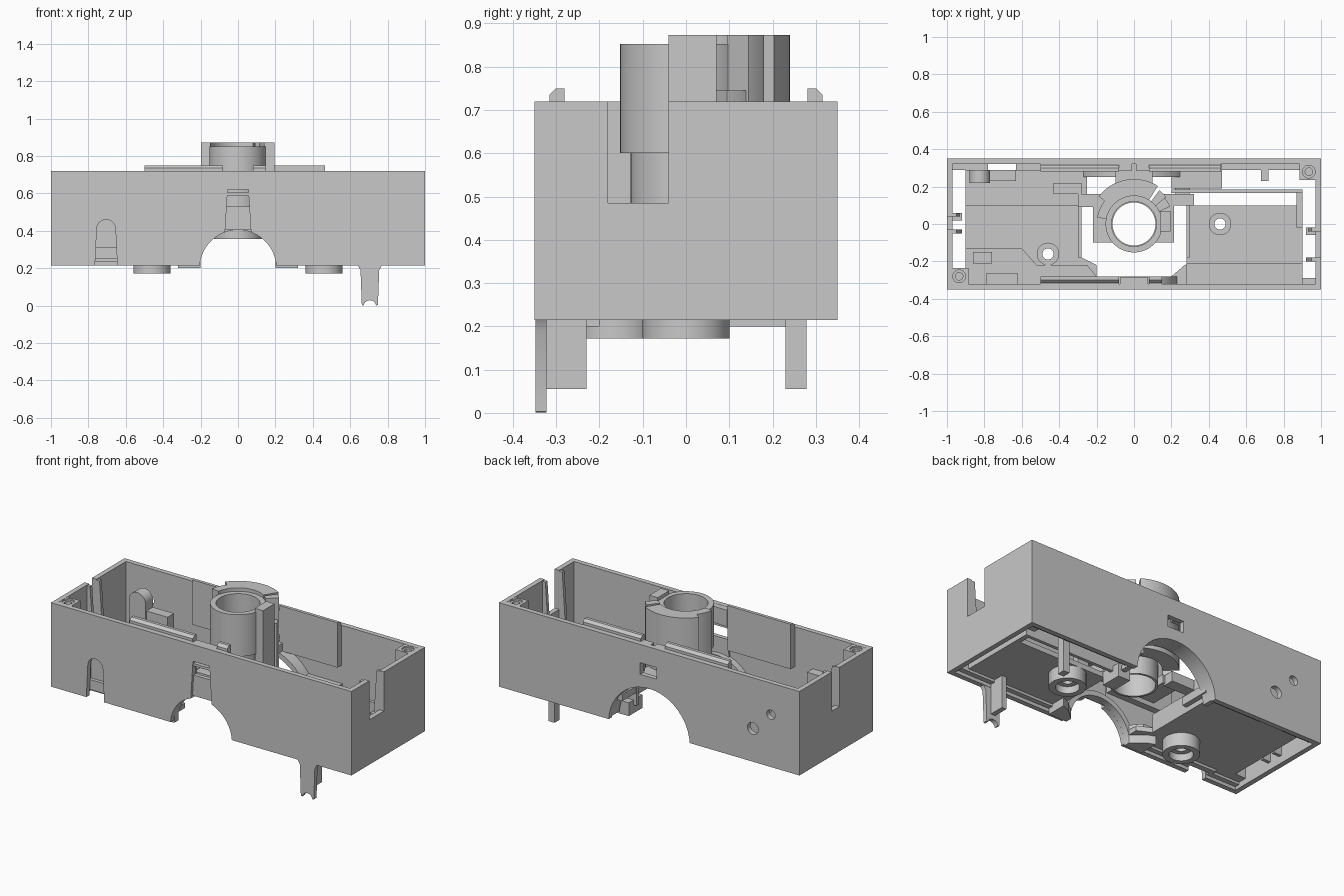
import bpy, bmesh
from math import sin, cos, pi, radians

cube = bpy.data.objects.get("Cube")
if cube:
    bpy.data.objects.remove(cube)

GREY = (0.58, 0.58, 0.58, 1)
grey = bpy.data.materials.new("plain grey")
grey.use_nodes = True
grey.diffuse_color = GREY
grey.node_tree.nodes["Principled BSDF"].inputs["Base Color"].default_value = GREY
parts = []


def finish(name, bm):
    bmesh.ops.recalc_face_normals(bm, faces=bm.faces[:])
    mesh = bpy.data.meshes.new(name)
    bm.to_mesh(mesh)
    bm.free()
    mesh.materials.append(grey)
    ob = bpy.data.objects.new(name, mesh)
    bpy.context.collection.objects.link(ob)
    parts.append(ob)
    return ob


def prism(name, pts, axis, lo, hi):
    """Extrude a 2D outline along x (pts are y,z), y (x,z) or z (x,y)."""
    place = {"x": lambda p, d: (d, p[0], p[1]),
             "y": lambda p, d: (p[0], d, p[1]),
             "z": lambda p, d: (p[0], p[1], d)}[axis]
    bm = bmesh.new()
    a = [bm.verts.new(place(p, lo)) for p in pts]
    b = [bm.verts.new(place(p, hi)) for p in pts]
    bm.faces.new(a)
    bm.faces.new(b[::-1])
    n = len(pts)
    for i in range(n):
        bm.faces.new((a[i], a[(i + 1) % n], b[(i + 1) % n], b[i]))
    return finish(name, bm)


def box(name, x0, x1, y0, y1, z0, z1):
    return prism(name, [(x0, y0), (x1, y0), (x1, y1), (x0, y1)], "z", z0, z1)


def arc(cx, cy, r, a0=0, a1=360, n=40):
    full = a1 - a0 == 360
    steps = n if full else n + 1
    return [(cx + r * cos(radians(a0 + (a1 - a0) * i / n)),
             cy + r * sin(radians(a0 + (a1 - a0) * i / n))) for i in range(steps)]


def tube(name, cx, cy, r0, r1, z0, z1, n=40):
    """Upright ring with a hole through it."""
    bm = bmesh.new()
    rings = []
    for i in range(n):
        c, s = cos(2 * pi * i / n), sin(2 * pi * i / n)
        rings.append([bm.verts.new((cx + r * c, cy + r * s, z))
                      for r, z in ((r0, z0), (r1, z0), (r1, z1), (r0, z1))])
    for i in range(n):
        p, q = rings[i], rings[(i + 1) % n]
        for k in range(4):
            bm.faces.new((p[k], p[(k + 1) % 4], q[(k + 1) % 4], q[k]))
    return finish(name, bm)


def band(cx, cy, r0, r1, a0, a1, n=28):
    """Outline of a ring sector."""
    return arc(cx, cy, r1, a0, a1, n) + arc(cx, cy, r0, a0, a1, n)[::-1]


def cut(target, *cutters):
    for c in cutters:
        m = target.modifiers.new("cut", "BOOLEAN")
        m.operation = "DIFFERENCE"
        m.solver = "EXACT"
        m.object = c
        bpy.context.view_layer.objects.active = target
        bpy.ops.object.modifier_apply(modifier=m.name)
        parts.remove(c)
        bpy.data.objects.remove(c)


# Housing walls with their openings
LOW, TOP = 0.215, 0.72
housing = box("housing_walls", -1, 1, -0.35, 0.35, LOW, TOP)
cut(housing,
    box("cavity", -0.97, 0.97, -0.32, 0.32, 0, 1),
    prism("front_arch", arc(0, 0.2, 0.205), "y", -0.4, -0.2),
    prism("back_arch", arc(0, 0.2, 0.27), "y", 0.2, 0.4),
    prism("latch_slot", [(-0.075, 0.3), (0.075, 0.3), (0.055, 0.62), (-0.055, 0.62)], "y", -0.4, -0.2),
    prism("side_arch", [(-0.77, 0.1), (-0.64, 0.1)] + arc(-0.705, 0.41, 0.05, 0, 180, 12), "y", -0.4, -0.3),
    prism("large_hole", arc(-0.69, 0.415, 0.036, n=24), "y", 0.2, 0.4),
    prism("small_hole", arc(-0.81, 0.53, 0.028, n=24), "y", 0.2, 0.4),
    box("back_window", -0.05, 0.06, 0.2, 0.4, 0.54, 0.61),
    box("left_end_slot", 0.9, 1.1, -0.18, -0.04, 0.485, 1),
    box("right_end_slot", -1.1, -0.9, -0.03, 0.04, 0.485, 1))

# Floor plates with screw wells
wells = ((-0.46, -0.16), (0.46, 0.0))
left_floor = box("left_floor", 0.28, 0.9, -0.32, 0.1, 0.25, 0.28)
right_floor = prism("right_floor", [(-0.9, -0.32), (-0.2, -0.32), (-0.2, -0.22), (-0.28, -0.18),
                                    (-0.28, 0.29), (-0.9, 0.29)], "z", 0.25, 0.28)
for floor, (x, y) in ((right_floor, wells[0]), (left_floor, wells[1])):
    cut(floor, prism("well_cut", arc(x, y, 0.05), "z", 0, 0.5))
    tube("screw_foot", x, y, 0.065, 0.1, 0.172, 0.255)
    tube("screw_well", x, y, 0.03, 0.06, 0.21, 0.31)

# Raised ledges along the walls
box("back_ledge", -0.9, -0.25, 0.1, 0.29, 0.28, 0.33)
prism("front_right_ledge", [(-0.9, -0.32), (-0.2, -0.32), (-0.2, -0.28), (-0.25, -0.22),
                            (-0.52, -0.22), (-0.6, -0.13), (-0.9, -0.13)], "z", 0.28, 0.31)
box("front_left_ledge", 0.28, 0.9, -0.32, -0.21, 0.28, 0.34)
box("back_left_deck", 0.2, 0.47, 0.19, 0.32, 0.33, 0.37)
box("back_rib", 0.2, 0.9, 0.165, 0.185, 0.25, 0.4)
box("left_floor_rib", 0.87, 0.9, -0.02, 0.17, 0.25, 0.42)
for s in (-1, 1):
    prism("front_bottom_lip", [(s * 0.2, -0.32), (s * 0.32, -0.32), (s * 0.32, -0.2), (s * 0.27, -0.22),
                               (s * 0.2, -0.28)], "z", 0.2, 0.25)
    box("floor_edge_wall", *sorted((s * 0.28, s * 0.3)), -0.18, 0.1, 0.25, 0.36)
box("back_bottom_lip", 0.22, 0.3, 0.1, 0.23, 0.2, 0.28)
for y0, y1 in ((-0.32, -0.29), (0.29, 0.32)):
    for x0, x1 in ((-0.97, -0.78), (-0.63, -0.3), (0.3, 0.97)):
        box("bottom_rim", x0, x1, y0, y1, 0.235, 0.28)

# Curved linings behind the two arches
prism("front_arch_lining", band(0, 0.2, 0.205, 0.235, 5, 175), "y", -0.32, -0.28)
prism("back_arch_lining", band(0, 0.2, 0.27, 0.3, 5, 175), "y", 0.25, 0.32)

# Central tower, back collar and side ribs
tube("tower", 0, 0, 0.12, 0.152, 0.6, 0.852, 56)
tube("tower_base", 0, 0, 0.115, 0.128, 0.355, 0.6, 56)
prism("collar", band(0, 0, 0.15, 0.24, 58, 142), "z", 0.45, 0.873)
prism("collar_right_step", band(0, 0, 0.15, 0.2, 142, 170), "z", 0.4, 0.873)
prism("collar_left_step", band(0, 0, 0.15, 0.225, 40, 53), "z", 0.4, 0.873)
prism("collar_left_shelf", band(0, 0, 0.15, 0.215, 26, 40), "z", 0.4, 0.745)
box("tower_left_rib", 0.14, 0.195, -0.04, 0.07, 0.36, 0.873)
box("tower_left_foot", 0.115, 0.215, -0.1, 0.1, 0.37, 0.42)
box("tower_right_foot", -0.22, -0.115, -0.1, 0.1, 0.37, 0.42)
box("tower_back_brace", -0.1, 0.1, 0.2, 0.32, 0.48, 0.53)

# Arms holding the tower to the floor plates
box("right_arm", -0.3, -0.13, 0.09, 0.16, 0.36, 0.42)
box("left_arm", 0.13, 0.32, 0.1, 0.16, 0.36, 0.42)

# Thickened wall strips rising into top rails, and the clips between them
for name, s, x0, x1 in (("front_rail_right", -1, -0.5, -0.08), ("front_rail_left", -1, 0.08, 0.15),
                        ("back_rail_right", 1, -0.5, -0.08), ("back_rail_left", 1, 0.08, 0.465)):
    prism(name, [(s * 0.325, 0.48), (s * 0.281, 0.48), (s * 0.281, 0.75), (s * 0.3, 0.75),
                 (s * 0.316, 0.735), (s * 0.316, 0.719), (s * 0.325, 0.719)], "x", x0, x1)
for x0, x1 in ((-0.08, -0.012), (0.012, 0.08)):
    box("back_clip", x0, x1, 0.285, 0.33, 0.62, 0.719)
box("front_clip", -0.075, 0.075, -0.325, -0.285, 0.62, 0.719)

# Latch tongue and backing for the front openings
prism("latch_tongue", [(-0.07, 0.405), (0.07, 0.405), (0.062, 0.53), (-0.062, 0.53)], "y", -0.335, -0.31)
box("latch_bar", -0.06, 0.06, -0.345, -0.32, 0.59, 0.605)
side_backing = box("side_arch_backing", -0.79, -0.62, -0.322, -0.265, 0.235, 0.5)
cut(side_backing, box("backing_recess", -0.77, -0.64, -0.4, -0.3, 0.1, 0.47))

# Corner posts with screw holes
for s in (-1, 1):
    post = box("corner_post", *sorted((s * 0.885, s * 0.98)), *sorted((s * 0.235, s * 0.33)), 0.25, 0.719)
    cut(post, prism("post_hole", arc(s * 0.935, s * 0.28, 0.034, n=24), "z", 0.55, 1))
    tube("post_collar", s * 0.935, s * 0.28, 0.02, 0.034, 0.56, 0.71, 24)

# Tapered guides beside the end slots
for s, ys in ((1, (-0.2, -0.04)), (-1, (-0.05, 0.04))):
    for y in ys:
        prism("slot_guide", [(s * 0.975, 0.26), (s * 0.92, 0.26), (s * 0.95, 0.715), (s * 0.975, 0.715)],
              "y", y, y + 0.02)
    box("slot_shelf", *sorted((s * 0.92, s * 0.975)), *sorted((s * -0.02, s * -0.06)), 0.3, 0.46)

# Lug and blocks on the inner back wall
prism("round_lug", [(-0.88, 0.3), (-0.77, 0.3)] + arc(-0.825, 0.555, 0.055, 0, 180, 16), "y", 0.22, 0.29)
box("lug_block", -0.77, -0.63, 0.23, 0.29, 0.3, 0.51)
box("small_block", -0.43, -0.28, 0.16, 0.22, 0.33, 0.42)
box("front_block", -0.86, -0.76, -0.21, -0.15, 0.3, 0.34)

# Front leg with a notched foot, and the ribs behind it
prism("front_leg", [(0.64, 0.25), (0.64, 0.215), (0.655, 0.19), (0.662, 0.003)]
      + arc(0.705, -0.005, 0.034, 170, 10, 10)
      + [(0.748, 0.003), (0.755, 0.19), (0.77, 0.215), (0.77, 0.25)], "y", -0.348, -0.322)
box("front_leg_rib", 0.69, 0.72, -0.325, -0.23, 0.055, 0.26)
box("back_leg", 0.68, 0.72, 0.23, 0.278, 0.055, 0.28)
box("back_leg_bridge", 0.68, 0.72, 0.24, 0.32, 0.25, 0.28)

# Smooth the round parts, keep hard edges
bpy.ops.object.select_all(action="DESELECT")
for ob in parts:
    ob.select_set(True)
bpy.context.view_layer.objects.active = housing
bpy.ops.object.shade_smooth_by_angle(angle=radians(30))
